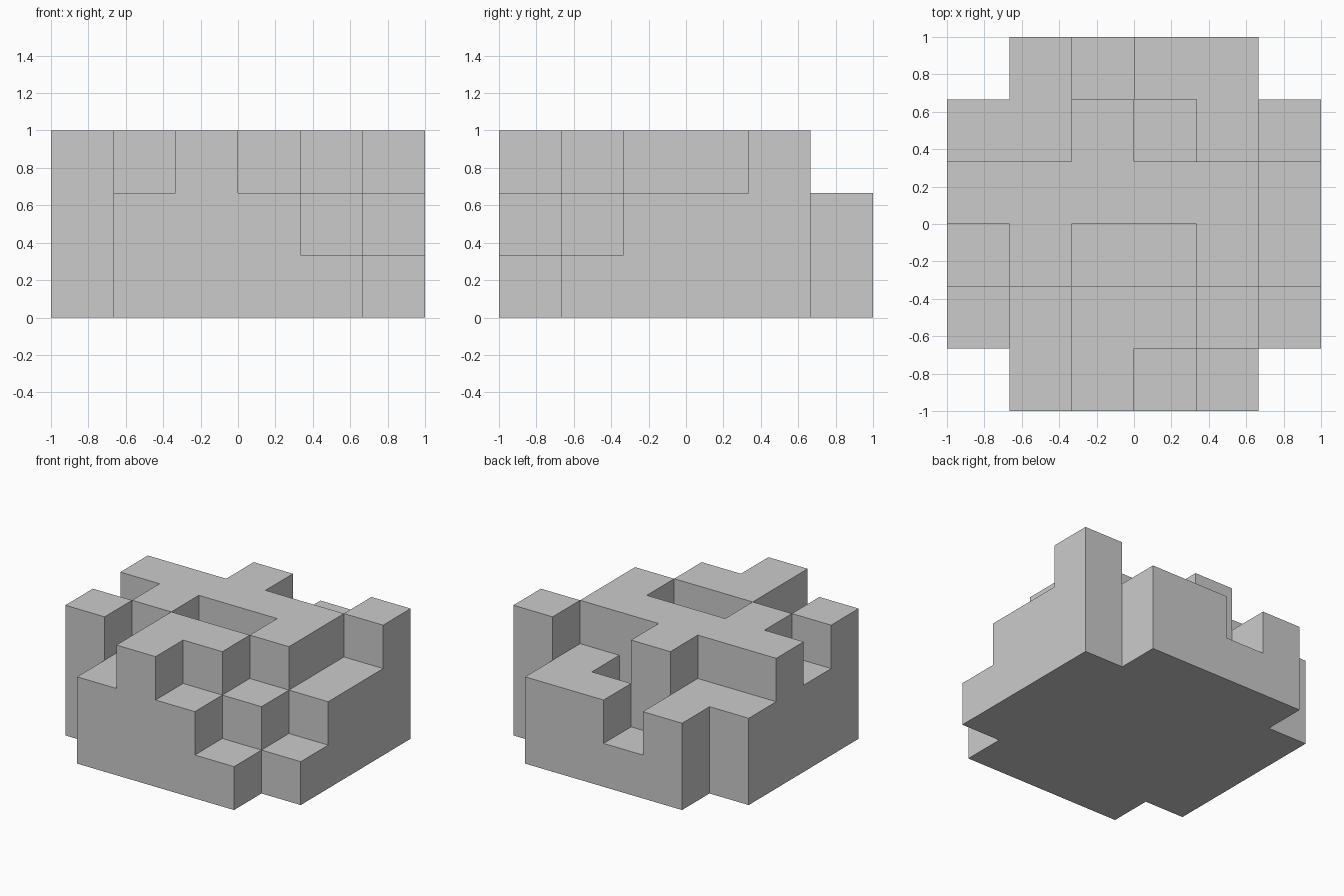
import bpy, bmesh
from mathutils import Vector

if "Cube" in bpy.data.objects:
    bpy.data.objects.remove(bpy.data.objects["Cube"])

CELL = 1 / 3

# Block heights per cell: rows run front to back, columns left to right
ROWS = ["023210",
        "323321",
        "232232",
        "333332",
        "223123",
        "021220"]


def filled(p):
    i, j, k = p
    return 0 <= i < 6 and 0 <= j < 6 and 0 <= k < int(ROWS[j][i])


def add_side(bm, p, axis, sign):
    """Add the square face on one side of the cell p."""
    n, u = Vector((0, 0, 0)), Vector((0, 0, 0))
    n[axis] = sign
    u[(axis + 1) % 3] = 1
    v = n.cross(u)
    centre = Vector(p) + Vector((-2.5, -2.5, 0.5)) + n / 2
    corners = [centre + (a * u + b * v) / 2
               for a, b in ((-1, -1), (1, -1), (1, 1), (-1, 1))]
    bm.faces.new([bm.verts.new(c * CELL) for c in corners])


# Stepped block: only the outer skin of the stacked cells
bm = bmesh.new()
for j in range(6):
    for i in range(6):
        for k in range(int(ROWS[j][i])):
            for axis in range(3):
                for sign in (-1, 1):
                    q = [i, j, k]
                    q[axis] += sign
                    if not filled(q):
                        add_side(bm, (i, j, k), axis, sign)
bmesh.ops.remove_doubles(bm, verts=bm.verts[:], dist=0.001)

mesh = bpy.data.meshes.new("stepped_block")
bm.to_mesh(mesh)
bm.free()
block = bpy.data.objects.new("stepped_block", mesh)
bpy.context.collection.objects.link(block)
